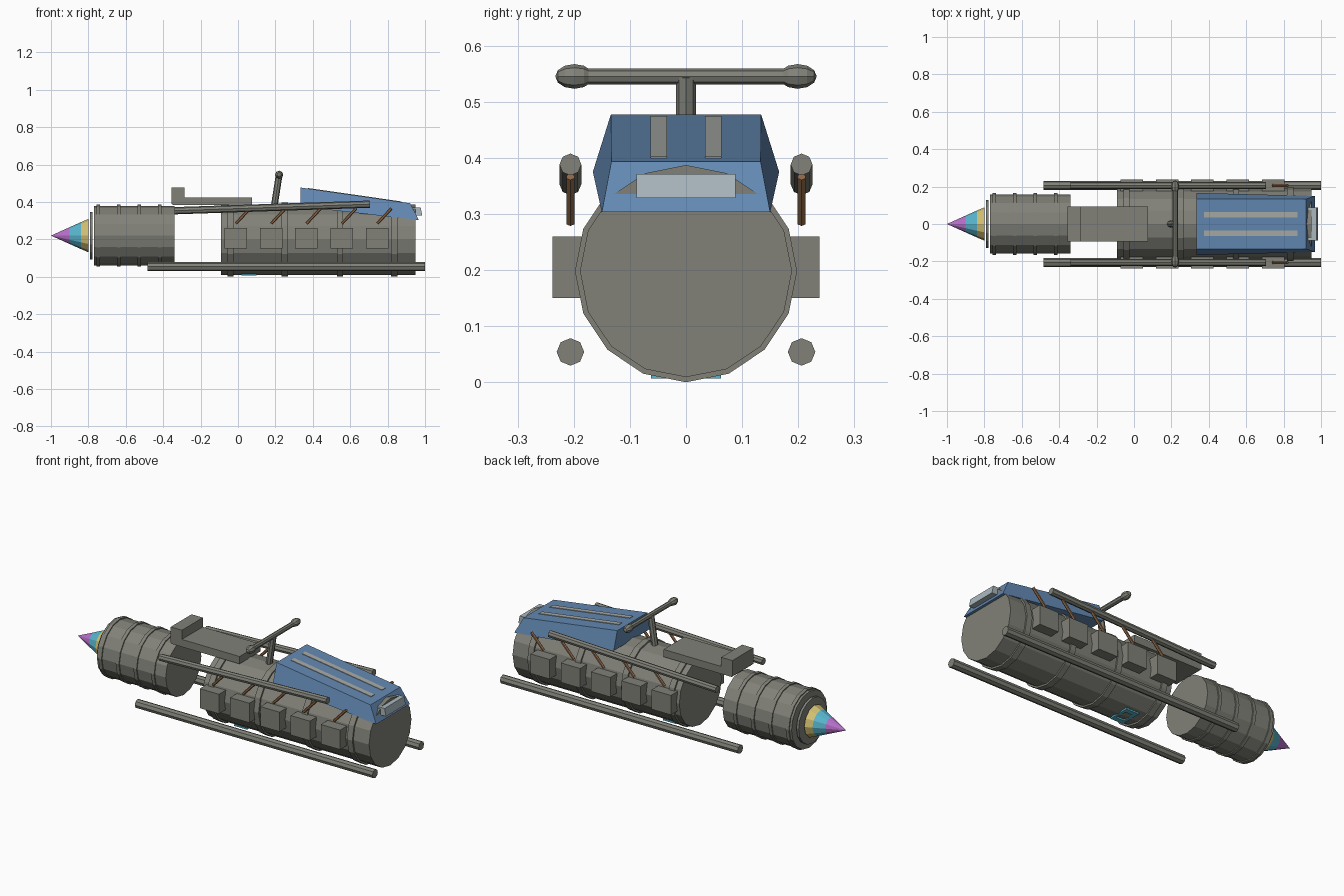
import bpy, bmesh, math
from mathutils import Vector, Matrix

if "Cube" in bpy.data.objects:
    bpy.data.objects.remove(bpy.data.objects["Cube"])


def mat(name, r, g, b):
    m = bpy.data.materials.new(name)
    m.diffuse_color = (r, g, b, 1)
    m.use_nodes = True
    m.node_tree.nodes["Principled BSDF"].inputs["Base Color"].default_value = m.diffuse_color
    return m


GREY = mat("hull grey", 0.22, 0.22, 0.19)
BLUE = mat("cowl blue", 0.125, 0.25, 0.45)
PALE = mat("window pale", 0.40, 0.48, 0.51)
STRIPE = mat("stripe pale", 0.39, 0.41, 0.38)
BROWN = mat("strut brown", 0.29, 0.145, 0.065)
PURPLE = mat("flame purple", 0.48, 0.16, 0.60)
CYAN = mat("flame cyan", 0.10, 0.47, 0.62)
YELLOW = mat("flame yellow", 0.67, 0.54, 0.17)


def finish(name, bm, *mats):
    bmesh.ops.recalc_face_normals(bm, faces=bm.faces)
    me = bpy.data.meshes.new(name)
    bm.to_mesh(me)
    bm.free()
    for m in mats:
        me.materials.append(m)
    ob = bpy.data.objects.new(name, me)
    bpy.context.collection.objects.link(ob)
    return ob


def tube(name, p, q, r, sides, m):
    """Flat-shaded rod from p to q."""
    p, q = Vector(p), Vector(q)
    d = q - p
    rot = d.to_track_quat('Z', 'Y').to_matrix().to_4x4()
    bm = bmesh.new()
    bmesh.ops.create_cone(bm, cap_ends=True, segments=sides, radius1=r, radius2=r,
                          depth=d.length, matrix=Matrix.Translation((p + q) / 2) @ rot)
    return finish(name, bm, m)


def box(name, x, y, z, m):
    bm = bmesh.new()
    bmesh.ops.create_cube(bm, size=1)
    for v in bm.verts:
        v.co = [a[0] if c < 0 else a[1] for a, c in zip((x, y, z), v.co)]
    return finish(name, bm, m)


def lathe(name, profile, z, sides, mats, bands=None):
    """Revolve (x, radius) points about the x axis at height z."""
    bm = bmesh.new()
    rings = []
    for x, r in profile:
        if r == 0:
            rings.append([bm.verts.new((x, 0, z))] * sides)
        else:
            rings.append([bm.verts.new((x, r * math.sin(i * math.tau / sides),
                                        z - r * math.cos(i * math.tau / sides)))
                          for i in range(sides)])
    for k, (a, b) in enumerate(zip(rings, rings[1:])):
        for i in range(sides):
            j = (i + 1) % sides
            f = bm.faces.new(list(dict.fromkeys((a[i], a[j], b[j], b[i]))))
            f.material_index = bands[k] if bands else 0
    for ring, (x, r) in ((rings[0], profile[0]), (rings[-1], profile[-1])):
        if r:
            f = bm.faces.new(ring)
            f.material_index = bands[-1] if bands else 0
    return finish(name, bm, *mats)


def barrel(name, x0, x1, r, z, hoops, hoop_r, half):
    """Drum with raised hoops."""
    prof = [(x0, r)]
    for h in hoops:
        prof += [(h - half, r), (h - half, hoop_r), (h + half, hoop_r), (h + half, r)]
    return lathe(name, prof + [(x1, r)], z, 16, [GREY])


# Main drum and rear engine drum
barrel("main_drum", -0.09, 0.95, 0.189, 0.198, (-0.04, 0.25, 0.545, 0.835), 0.198, 0.017)
barrel("engine_drum", -0.77, -0.34, 0.159, 0.22, (-0.747, -0.638, -0.528, -0.418), 0.165, 0.01)
lathe("exhaust_disc", [(-0.792, 0.127), (-0.778, 0.127)], 0.22, 16, [GREY])

# Exhaust flame with three colour bands
lathe("exhaust_flame", [(-1.0, 0), (-0.90, 0.045), (-0.84, 0.072), (-0.80, 0.089)],
      0.22, 12, [PURPLE, CYAN, YELLOW], [0, 1, 2])

# Sloped cowl: stations of x, half-width, height
bm = bmesh.new()
st = [(0.335, 0.166, 0.375), (0.335, 0.134, 0.477), (0.92, 0.133, 0.393), (0.967, 0.15, 0.303)]
L = [bm.verts.new((x, -y, z)) for x, y, z in st]
R = [bm.verts.new((x, y, z)) for x, y, z in st]
bm.faces.new(L)
bm.faces.new(R)
for i in range(4):
    j = (i + 1) % 4
    bm.faces.new((L[i], L[j], R[j], R[i]))
finish("cowl", bm, BLUE)

# Cowl stripes lying on the sloping top
for s in (-1, 1):
    ob = box("cowl_stripe", (0.375, 0.875), sorted((s * 0.034, s * 0.063)), (-0.003, 0.003), STRIPE)
    for v in ob.data.vertices:
        v.co.z += 0.477 - (v.co.x - 0.335) * 0.1436

# Front window, leaning with the cowl
win = box("front_window", (0.935, 0.985), (-0.088, 0.088), (0.328, 0.371), PALE)
for v in win.data.vertices:
    v.co.x -= (v.co.z - 0.328) * 0.2

# Seat with back rest
box("seat", (-0.35, 0.075), (-0.093, 0.093), (0.383, 0.425), GREY)
box("seat_back", (-0.355, -0.285), (-0.093, 0.093), (0.388, 0.477), GREY)

# Steering mast, handlebar and grips
tube("steering_mast", (0.188, 0, 0.34), (0.22, 0, 0.545), 0.018, 8, GREY)
tube("handlebar", (0.22, -0.18, 0.545), (0.22, 0.18, 0.545), 0.014, 8, GREY)
for s in (-1, 1):
    bm = bmesh.new()
    bmesh.ops.create_uvsphere(bm, u_segments=8, v_segments=6, radius=1,
                              matrix=Matrix.Translation((0.22, s * 0.199, 0.545))
                              @ Matrix.Rotation(math.pi / 2, 4, 'X')
                              @ Matrix.Diagonal((0.022, 0.022, 0.034, 1)))
    finish("handle_grip", bm, GREY)

# Side rails, boxes and struts
for s in (-1, 1):
    y = s * 0.206
    tube("lower_rail", (-0.483, y, 0.054), (1.0, y, 0.054), 0.0245, 8, GREY)
    tube("upper_rail", (-0.34, y, 0.353), (0.705, y, 0.388), 0.0195, 8, GREY)
    for i in range(5):
        x = -0.072 + i * 0.189
        box("side_box", (x, x + 0.12), sorted((s * 0.12, s * 0.238)), (0.15, 0.26), GREY)
        tube("side_strut", (x + 0.06, y, 0.284), (x + 0.137, y, 0.366), 0.008, 6, BROWN)

# Belly light frame
for x in ((0.02, 0.036), (0.084, 0.10)):
    box("belly_light_bar", x, (-0.062, 0.062), (0.007, 0.016), CYAN)
for s in (-1, 1):
    box("belly_light_side", (0.02, 0.10), sorted((s * 0.035, s * 0.062)), (0.007, 0.016), CYAN)
